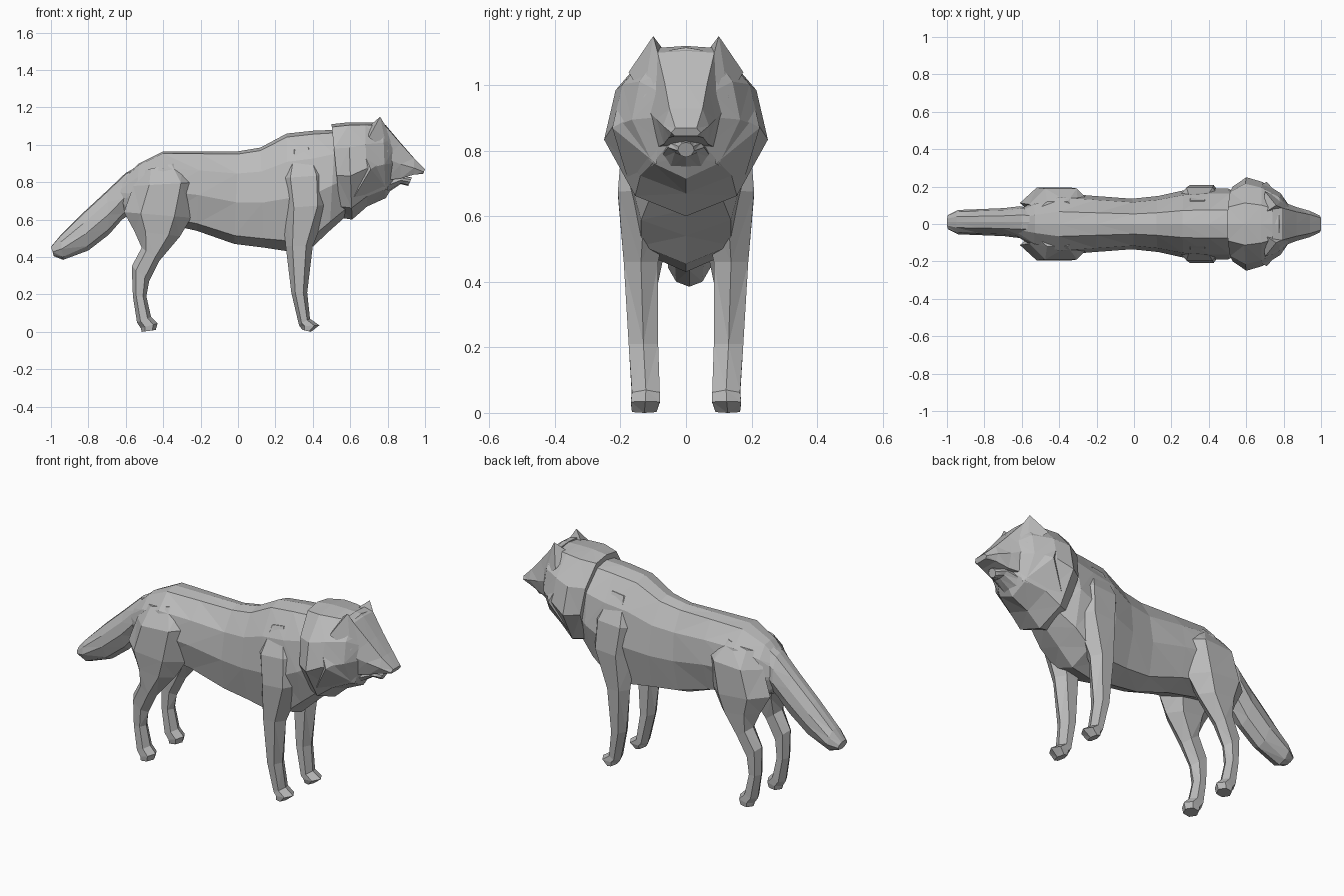
import bpy, bmesh, math

fur = bpy.data.materials.new("grey fur")
fur.diffuse_color = (0.5, 0.5, 0.5, 1)


def finish(name, bm, mirror=False):
    bmesh.ops.triangulate(bm, faces=bm.faces[:], quad_method='SHORT_EDGE')
    bmesh.ops.recalc_face_normals(bm, faces=bm.faces[:])
    me = bpy.data.meshes.new(name)
    bm.to_mesh(me)
    bm.free()
    me.materials.append(fur)
    ob = bpy.data.objects.new(name, me)
    bpy.context.collection.objects.link(ob)
    if mirror:
        m = ob.modifiers.new("mirror", 'MIRROR')
        m.use_axis = (False, True, False)
        m.use_mirror_merge = False
    return ob


def loft(name, rings, mirror=False):
    """Skin a list of equal-length point rings and cap both ends."""
    bm = bmesh.new()
    vs = [[bm.verts.new(p) for p in r] for r in rings]
    n = len(vs[0])
    for a, b in zip(vs, vs[1:]):
        for i in range(n):
            j = (i + 1) % n
            bm.faces.new((a[i], a[j], b[j], b[i]))
    bm.faces.new(vs[0])
    bm.faces.new(vs[-1][::-1])
    return finish(name, bm, mirror)


# Half cross-sections: (share of half width, share of height)
ROUND = [(0, 1), (0.45, 0.97), (0.86, 0.74), (1, 0.45), (0.62, 0.12), (0, 0)]
BARREL = [(0, 1), (0.4, 0.97), (0.86, 0.76), (1, 0.45), (0.72, 0.09), (0, 0)]
WEDGE = [(0, 1), (0.72, 0.98), (1, 0.4), (0.75, 0.0), (0, 0)]


def trunk(name, sections, half=ROUND, y=0):
    """Sections: x at bottom, x at top, z bottom, z top, half width."""
    ring = half + [(-u, v) for u, v in half[-2:0:-1]]
    return loft(name, [[(xb + (xt - xb) * v, y + u * w, zb + (zt - zb) * v)
                        for u, v in ring] for xb, xt, zb, zt, w in sections])


def leg(name, sections, sides=6):
    """Sections: z back, z front, x back, x front, y inner, y outer."""
    rings = []
    for zb, zf, x0, x1, y0, y1 in sections:
        ring = []
        for i in range(sides):
            a = 2 * math.pi * i / sides
            c, s = math.cos(a), math.sin(a) / 0.866
            ring.append(((x0 + x1) / 2 + c * (x1 - x0) / 2,
                         (y0 + y1) / 2 + s * (y1 - y0) / 2,
                         (zb + zf) / 2 + c * (zf - zb) / 2))
        rings.append(ring)
    return loft(name, rings, mirror=True)


def spike(name, base, tip):
    """Mirrored pyramid over a four-point base."""
    bm = bmesh.new()
    b = [bm.verts.new(p) for p in base]
    t = bm.verts.new(tip)
    bm.faces.new(b)
    for i in range(len(b)):
        bm.faces.new((b[i], b[(i + 1) % len(b)], t))
    finish(name, bm, True)


# Torso, rump to neck
trunk("torso", [
    (-0.61, -0.66, 0.64, 0.78, 0.06),
    (-0.55, -0.53, 0.60, 0.90, 0.12),
    (-0.40, -0.40, 0.58, 0.965, 0.165),
    (-0.22, -0.20, 0.54, 0.965, 0.15),
    (-0.02, 0.00, 0.47, 0.965, 0.135),
    (0.14, 0.12, 0.45, 0.985, 0.15),
    (0.27, 0.26, 0.43, 1.06, 0.18),
    (0.40, 0.40, 0.455, 1.075, 0.19),
    (0.49, 0.52, 0.54, 1.08, 0.19),
    (0.58, 0.58, 0.62, 1.07, 0.15)], BARREL)

# Tail
trunk("tail", [
    (-0.50, -0.45, 0.68, 0.93, 0.06),
    (-0.62, -0.60, 0.60, 0.85, 0.085),
    (-0.69, -0.70, 0.52, 0.755, 0.075),
    (-0.80, -0.83, 0.435, 0.635, 0.07),
    (-0.935, -0.95, 0.385, 0.515, 0.065),
    (-0.985, -1.00, 0.405, 0.455, 0.04)], y=0.01)

# Ruff and skull
trunk("head_and_ruff", [
    (0.55, 0.50, 0.61, 1.11, 0.20),
    (0.61, 0.59, 0.60, 1.12, 0.25),
    (0.69, 0.68, 0.67, 1.12, 0.225),
    (0.79, 0.775, 0.715, 1.115, 0.165),
    (0.83, 0.835, 0.78, 1.05, 0.095)])

# Flat-topped face and muzzle, then the lower jaw
trunk("muzzle", [
    (0.74, 0.74, 0.80, 1.12, 0.13),
    (0.79, 0.79, 0.81, 1.105, 0.12),
    (0.87, 0.87, 0.82, 1.01, 0.09),
    (0.94, 0.94, 0.84, 0.93, 0.07),
    (0.99, 1.00, 0.845, 0.87, 0.045)], WEDGE)
trunk("lower_jaw", [
    (0.78, 0.78, 0.73, 0.83, 0.08),
    (0.87, 0.87, 0.79, 0.835, 0.055),
    (0.91, 0.93, 0.78, 0.825, 0.025)])

# Ears
spike("ears", [(0.825, 0.07, 1.04), (0.80, 0.13, 0.96),
               (0.70, 0.175, 1.04), (0.69, 0.055, 1.09)], (0.76, 0.10, 1.15))

# Cheek fur
spike("cheek_fur", [(0.66, 0.20, 0.98), (0.84, 0.08, 0.95),
                    (0.80, 0.09, 0.76), (0.62, 0.18, 0.72)], (0.71, 0.225, 0.87))

# Front legs with shoulder
leg("front_legs", [
    (0.97, 0.99, 0.27, 0.41, 0.03, 0.125),
    (0.82, 0.84, 0.21, 0.49, 0.03, 0.195),
    (0.66, 0.68, 0.235, 0.49, 0.04, 0.208),
    (0.46, 0.46, 0.255, 0.40, 0.085, 0.19),
    (0.21, 0.21, 0.285, 0.37, 0.085, 0.175),
    (0.04, 0.07, 0.325, 0.385, 0.08, 0.165),
    (0.03, 0.035, 0.33, 0.435, 0.08, 0.168),
    (0.01, 0.0, 0.345, 0.39, 0.09, 0.165)])

# Hind legs with thigh
leg("hind_legs", [
    (0.86, 0.91, -0.52, -0.30, 0.02, 0.12),
    (0.78, 0.80, -0.56, -0.22, 0.02, 0.19),
    (0.64, 0.61, -0.61, -0.25, 0.03, 0.195),
    (0.54, 0.51, -0.555, -0.31, 0.06, 0.185),
    (0.45, 0.38, -0.515, -0.42, 0.085, 0.175),
    (0.35, 0.27, -0.568, -0.475, 0.09, 0.165),
    (0.19, 0.19, -0.562, -0.49, 0.09, 0.16),
    (0.05, 0.08, -0.54, -0.465, 0.085, 0.165),
    (0.02, 0.045, -0.52, -0.43, 0.085, 0.168),
    (0.0, 0.01, -0.515, -0.44, 0.09, 0.165)])
